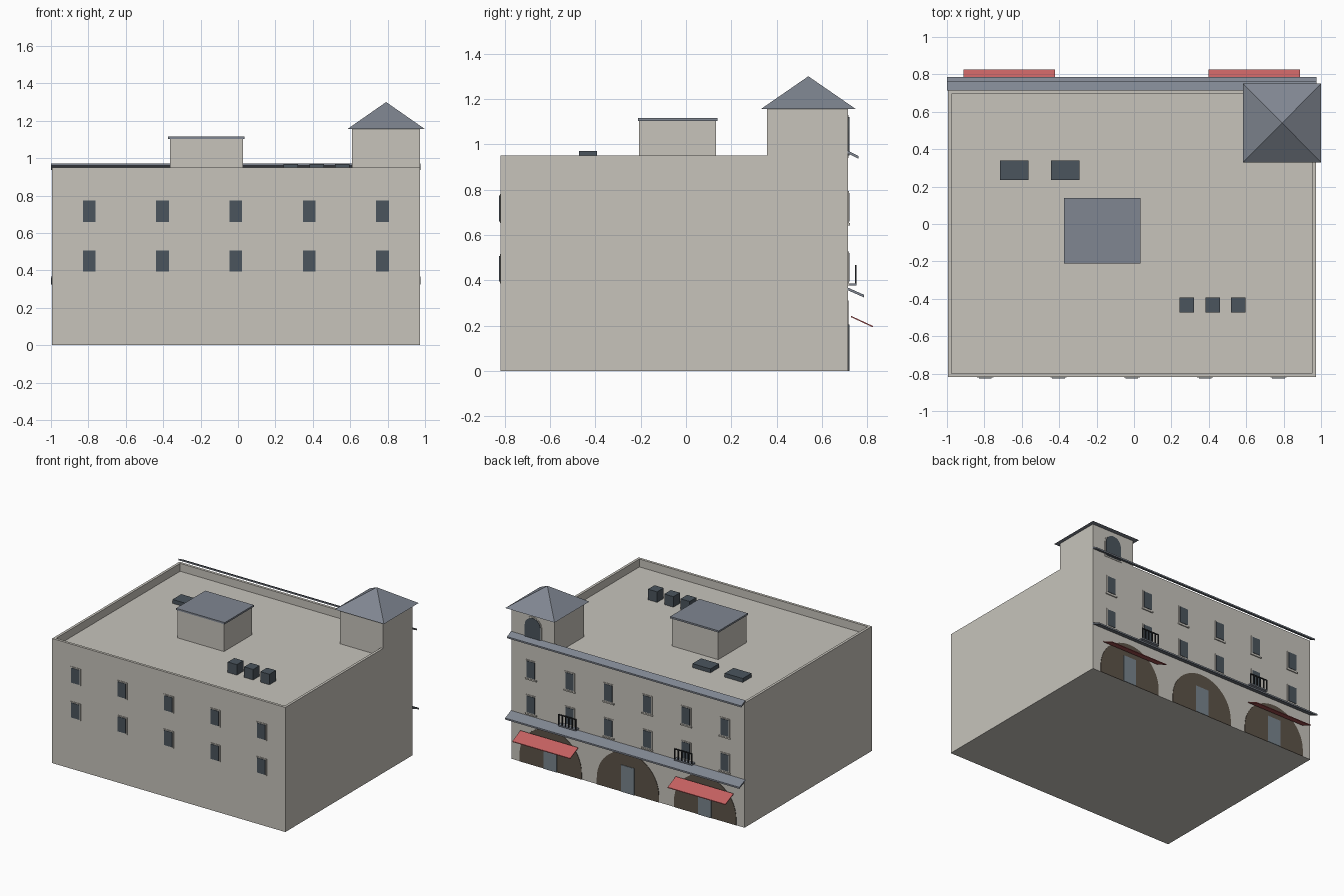
import bpy, bmesh
from math import cos, sin, pi

if "Cube" in bpy.data.objects:
    bpy.data.objects.remove(bpy.data.objects["Cube"], do_unlink=True)


def material(name, r, g, b):
    m = bpy.data.materials.new(name)
    m.use_nodes = True
    m.diffuse_color = (r, g, b, 1)
    m.node_tree.nodes["Principled BSDF"].inputs["Base Color"].default_value = (r, g, b, 1)
    return m


STONE = material("pale stone", 0.57, 0.55, 0.5)
SLATE = material("slate", 0.215, 0.24, 0.285)
GLASS = material("dark glass", 0.07, 0.09, 0.11)
BROWN = material("arch brown", 0.11, 0.088, 0.066)
DOOR = material("door grey", 0.19, 0.23, 0.265)
RED = material("awning red", 0.56, 0.12, 0.12)
IRON = material("black iron", 0.02, 0.022, 0.025)


def finish(name, bm, mat):
    bmesh.ops.recalc_face_normals(bm, faces=bm.faces)
    mesh = bpy.data.meshes.new(name)
    bm.to_mesh(mesh)
    bm.free()
    mesh.materials.append(mat)
    obj = bpy.data.objects.new(name, mesh)
    bpy.context.collection.objects.link(obj)
    return obj


def prism(name, points, place, lo, hi, mat):
    """Extrude a 2D outline from lo to hi; place maps (u, v, depth) to x, y, z."""
    bm = bmesh.new()
    rings = [[bm.verts.new(place(u, v, d)) for u, v in points] for d in (lo, hi)]
    bm.faces.new(rings[0])
    bm.faces.new(rings[1])
    n = len(points)
    for i in range(n):
        j = (i + 1) % n
        bm.faces.new((rings[0][i], rings[0][j], rings[1][j], rings[1][i]))
    return finish(name, bm, mat)


def box(name, x, y, z, mat):
    outline = [(x[0], y[0]), (x[1], y[0]), (x[1], y[1]), (x[0], y[1])]
    return prism(name, outline, lambda u, v, d: (u, v, d), z[0], z[1], mat)


def sloped_slab(name, x, start, end, thick, mat):
    outline = [start, end, (end[0], end[1] - thick), (start[0], start[1] - thick)]
    return prism(name, outline, lambda u, v, d: (d, u, v), x[0], x[1], mat)


def arch(name, cx, radius, base, spring, y, mat):
    outline = [(cx - radius, base), (cx + radius, base)]
    outline += [(cx + radius * cos(pi * i / 24), spring + radius * sin(pi * i / 24))
                for i in range(25)]
    return prism(name, outline, lambda u, v, d: (u, d, v), y[0], y[1], mat)


WEST, EAST, FRONT, BACK = -0.995, 0.972, -0.818, 0.715
TOP, DECK = 0.95, 0.89
MID = (WEST + EAST) / 2

# Main block with a sunken roof deck inside the parapet
bm = bmesh.new()
bmesh.ops.create_cube(bm, size=1)
for v in bm.verts:
    v.co.x = EAST if v.co.x > 0 else WEST
    v.co.y = BACK if v.co.y > 0 else FRONT
    v.co.z = TOP if v.co.z > 0 else 0
bm.normal_update()
lid = max(bm.faces, key=lambda f: f.calc_center_median().z)
bmesh.ops.inset_region(bm, faces=[lid], thickness=0.028)
pit = bmesh.ops.extrude_face_region(bm, geom=[lid])
for v in pit["geom"]:
    if isinstance(v, bmesh.types.BMVert):
        v.co.z = DECK
if lid.is_valid:
    bm.faces.remove(lid)
finish("main_building", bm, STONE)

# Corner tower, its pyramid roof and arched window
box("tower", (0.61, EAST), (0.358, BACK), (DECK, 1.156), STONE)
bm = bmesh.new()
eaves = [bm.verts.new((x, y, 1.155)) for x, y in
         ((0.584, 0.33), (1.0, 0.33), (1.0, 0.75), (0.584, 0.75))]
peak = bm.verts.new((0.792, 0.54, 1.3))
bm.faces.new(eaves)
for i in range(4):
    bm.faces.new((eaves[i], eaves[(i + 1) % 4], peak))
finish("tower_roof", bm, SLATE)
arch("tower_window_frame", 0.79, 0.075, 0.94, 1.055, (BACK - 0.01, BACK + 0.003), STONE)
arch("tower_window", 0.79, 0.066, 0.95, 1.055, (BACK - 0.01, BACK + 0.006), GLASS)

# Roof access room, skylights and cooling units
box("roof_room", (-0.364, 0.027), (-0.207, 0.132), (DECK, 1.105), STONE)
box("roof_room_lid", (-0.374, 0.036), (-0.212, 0.14), (1.102, 1.115), SLATE)
for i, x in enumerate((-0.717, -0.444)):
    box(f"skylight_{i + 1}", (x, x + 0.152), (0.235, 0.34), (DECK, DECK + 0.03), GLASS)
for i in range(3):
    x = 0.244 + 0.1375 * i
    box(f"cooling_unit_{i + 1}", (x, x + 0.077), (-0.472, -0.393), (DECK, 0.97), GLASS)


# Framed windows on both long walls
def window(name, cx, wall, side, bottom, height):
    for part, half, grow, depth, mat in (("frame", 0.043, 0.008, 0.004, STONE),
                                         ("glass", 0.034, 0, 0.007, GLASS)):
        y = sorted((wall - side * 0.01, wall + side * depth))
        box(f"{name}_{part}", (cx - half, cx + half), y,
            (bottom - grow, bottom + height + grow), mat)


for row, z in enumerate((0.394, 0.66)):
    for col in range(5):
        window(f"front_window_{row}_{col}", MID + 0.392 * (col - 2), FRONT, -1, z, 0.113)
    for col in range(6):
        window(f"back_window_{row}_{col}", MID + 0.327 * (col - 2.5), BACK, 1, z, 0.125)
        box(f"back_sill_{row}_{col}", (MID + 0.327 * (col - 2.5) - 0.048,
            MID + 0.327 * (col - 2.5) + 0.048), (BACK, BACK + 0.008),
            (z - 0.018, z - 0.008), STONE)

# Sloping cornices along the back
sloped_slab("upper_cornice", (-1.0, 0.976), (BACK - 0.002, 0.972), (0.762, 0.948), 0.012, SLATE)
sloped_slab("lower_cornice", (-1.0, 0.976), (BACK - 0.002, 0.368), (0.785, 0.336), 0.012, SLATE)

# Ground floor arches with doors
for i in (-1, 0, 1):
    cx = MID + 0.652 * i
    arch(f"arch_{i + 2}", cx, 0.262, 0, 0.048, (BACK - 0.01, BACK + 0.003), BROWN)
    box(f"door_{i + 2}", (cx - 0.055, cx + 0.055), (BACK, BACK + 0.007), (0, 0.205), DOOR)

for side in (-1, 1):
    tag = "left" if side > 0 else "right"
    # Awning over an outer arch
    cx = MID + 0.655 * side
    sloped_slab(f"{tag}_awning", (cx - 0.244, cx + 0.244), (0.728, 0.243), (0.825, 0.198),
                0.006, RED)
    # Balcony with bars
    cx = MID + 0.49 * side
    half, edge = 0.075, 0.752
    box(f"{tag}_balcony_floor", (cx - half, cx + half), (BACK, edge), (0.376, 0.386), SLATE)
    box(f"{tag}_balcony_rail", (cx - half, cx + half), (edge - 0.007, edge), (0.459, 0.466), IRON)
    for i in range(6):
        x = cx - half + (2 * half - 0.007) * i / 5
        box(f"{tag}_balcony_bar_{i + 1}", (x, x + 0.007), (edge - 0.007, edge),
            (0.384, 0.46), IRON)
